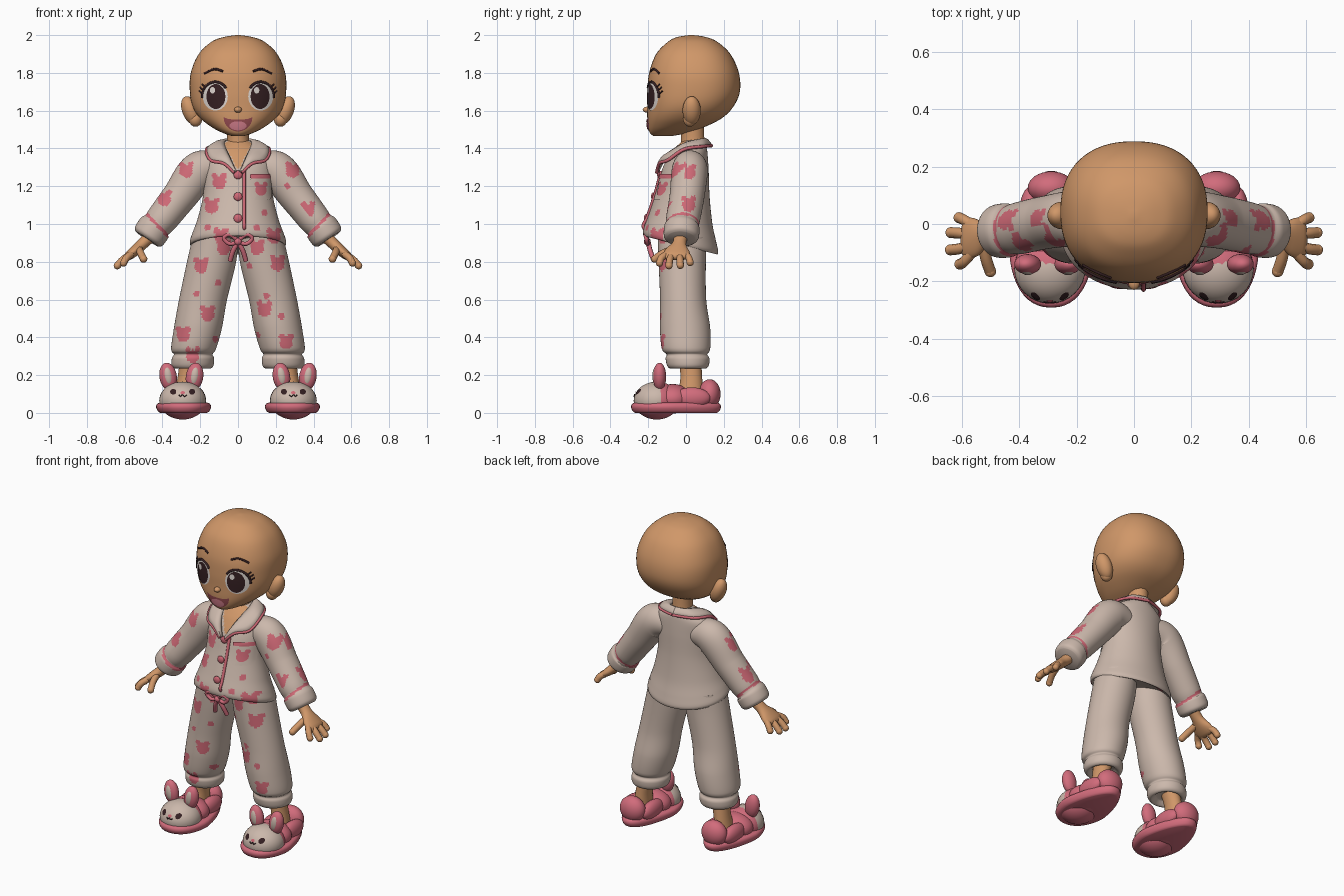
import bpy, bmesh, math
from mathutils import Vector, Matrix
from mathutils.bvhtree import BVHTree

cube = bpy.data.objects.get("Cube")
if cube:
    bpy.data.objects.remove(cube, do_unlink=True)

def material(name, *rgb):
    mat = bpy.data.materials.new(name)
    mat.use_nodes = True
    mat.diffuse_color = (*rgb, 1)
    shader = next(n for n in mat.node_tree.nodes if n.type == 'BSDF_PRINCIPLED')
    shader.inputs["Base Color"].default_value = (*rgb, 1)
    return mat

skin = material("skin", .63, .31, .14)
cream = material("cream fabric", .6, .48, .41)
rose = material("rose print", .62, .14, .18)
pink = material("slipper pink", .64, .15, .2)
dark = material("dark brown", .035, .014, .016)
white = material("eye white", .72, .66, .62)
mouth_red = material("mouth red", .3, .07, .08)
tongue_pink = material("tongue pink", .62, .2, .25)

def finish(name, bm, mat, side=1, closed=True):  # bmesh to object, mirrored when side is negative
    bmesh.ops.scale(bm, vec=(side, 1, 1), verts=bm.verts[:])
    if closed:
        bmesh.ops.recalc_face_normals(bm, faces=bm.faces[:])
    else:
        bm.normal_update()
        if sum(f.normal.y for f in bm.faces) > 0:
            bmesh.ops.reverse_faces(bm, faces=bm.faces[:])
    mesh = bpy.data.meshes.new(name)
    bm.to_mesh(mesh)
    bm.free()
    mesh.materials.append(mat)
    mesh.shade_smooth()
    mesh.set_sharp_from_angle(angle=math.radians(55))
    obj = bpy.data.objects.new(name, mesh)
    bpy.context.collection.objects.link(obj)
    return obj

def smooth(keys, grain, count=None):  # curve through key tuples
    out, last = [], len(keys) - 1
    for i in range(last):
        a, b, c, d = (keys[min(max(i + j, 0), last)] for j in (-1, 0, 1, 2))
        n = count or max(2, math.ceil(math.dist(b, c) / grain))
        for t in (k / n for k in range(n)):
            out.append([q + (r - p) * t / 2 + (2 * p - 5 * q + 4 * r - s) * t * t / 2
                        + (3 * q - p - 3 * r + s) * t ** 3 / 2 for p, q, r, s in zip(a, b, c, d)])
    return out + [list(keys[-1])]

def outline(cx, cz, rx, rz, power=2, count=40):  # points round a superellipse
    turns = [(math.cos(math.tau * k / count), math.sin(math.tau * k / count)) for k in range(count)]
    return [(cx + rx * math.copysign(abs(c) ** (2 / power), c),
             cz + rz * math.copysign(abs(s) ** (2 / power), s)) for c, s in turns]

def skin_rows(bm, rows, wrap=True):
    for low, high in zip(rows, rows[1:]):
        for k in range(len(low) if wrap else len(low) - 1):
            m = (k + 1) % len(low)
            bm.faces.new((low[k], low[m], high[m], high[k]))

def loft(name, keys, mat, side=1, segs=32, grain=.02, follow=False, power=2, warp=None):
    bm, rows, across = bmesh.new(), [], None
    rings = smooth(keys, grain)
    spots = [Vector(r[:3]) for r in rings]
    for i, r in enumerate(rings):
        u, v = Vector((1, 0, 0)), Vector((0, 1, 0))
        if follow:
            t = (spots[min(i + 1, len(spots) - 1)] - spots[max(i - 1, 0)]).normalized()
            across = across or (v if abs(t.y) < .9 else Vector((0, 0, 1)))
            v = across = (across - t * across.dot(t)).normalized()
            u = v.cross(t)
        ring = outline(0, 0, max(r[3], .001), max(r[4], .001), power, segs)
        row = [spots[i] + u * p + v * q for p, q in ring]
        rows.append([bm.verts.new(warp(p) if warp else p) for p in row])
    skin_rows(bm, rows)
    bm.faces.new(rows[0])
    bm.faces.new(rows[-1])
    return finish(name, bm, mat, side)

def pipe(name, pts, radius, mat, side=1):
    return loft(name, [(*p, radius, radius) for p in pts], mat, side, 8, .012, True)

def ball(name, centre, size, mat, side=1, tilt=0):
    bm = bmesh.new()
    turn = Matrix.Rotation(math.radians(tilt), 4, 'Y') @ Matrix.Diagonal((*size, 1))
    bmesh.ops.create_uvsphere(bm, u_segments=32, v_segments=20, radius=1,
                              matrix=Matrix.Translation(centre) @ turn)
    return finish(name, bm, mat, side)

def stack(rows):  # (height, half width, front, back) to rings
    return [(0, (f + b) / 2, z, w, (b - f) / 2) for z, w, f, b in rows]

def tree_of(obj):
    mesh = obj.data
    return BVHTree.FromPolygons([v.co.copy() for v in mesh.vertices], [list(p.vertices) for p in mesh.polygons])

def front(tree, x, z, lift):
    hit = tree.ray_cast(Vector((x, -1, z)), Vector((0, 1, 0)))[0]
    return Vector((x, (hit.y if hit else -.1) - lift, z))

def decal(name, tree, pts, mat, lift=.004):  # plate that hugs the front of a surface
    cx, cz = (sum(c) / len(pts) for c in zip(*pts))
    bm = bmesh.new()
    rows = [[bm.verts.new(front(tree, cx + (x - cx) * k / 6, cz + (z - cz) * k / 6, lift))
             for x, z in pts] for k in range(1, 7)]
    skin_rows(bm, rows)
    bm.faces.new(rows[0])
    return finish(name, bm, mat, closed=False)

def trace(name, tree, pts, radius, mat):
    return pipe(name, [front(tree, x, z, .002) for x, z in pts], radius, mat)

def paint(obj, mat, rule):
    obj.data.materials.append(mat)
    for p in obj.data.polygons:
        if rule(p.center, p.normal):
            p.material_index = len(obj.data.materials) - 1

# Fabric print: bear heads and dots
bears = [(-.14, 1.09), (-.39, 1.13), (-.275, 1.28), (-.1, 1.22), (-.09, .93), (.19, .93),
         (.29, 1.28), (.37, 1.07), (-.195, .775), (-.075, .87), (-.16, .52), (-.29, .41),
         (-.24, .3), (.1, .87), (.21, .785), (.14, .545), (.255, .37)]
dots = [(-.25, 1.06), (-.16, .98), (.1, .98), (.26, 1.2), (.14, 1.06), (-.105, .69),
        (-.12, .39), (.15, .62), (.23, .51), (.1, .41), (.06, .78), (-.22, .63)]

def in_bear(u, v, r=.035):
    return math.hypot(u, v) < r or math.hypot(abs(u) - r * .7, v - r) < r * .45

def printed(c, n):
    return n.y < -.25 and (any(in_bear(c.x - x, c.z - z) for x, z in bears)
                           or any(math.hypot(c.x - x, c.z - z) < .017 for x, z in dots))

# Head and neck
head = loft("head", stack([
    (2, .01, .02, .04), (1.99, .075, -.045, .105), (1.965, .14, -.095, .165), (1.9, .208, -.158, .235),
    (1.8, .25, -.195, .28), (1.7, .255, -.205, .285), (1.62, .24, -.205, .25), (1.56, .2, -.205, .19),
    (1.51, .135, -.2, .09), (1.48, .075, -.19, 0), (1.465, .03, -.17, -.08)]), skin, segs=64, power=2.3)
face = tree_of(head)
loft("neck", [(0, .035, 1.36, .07, .07), (0, .035, 1.45, .058, .062), (0, .03, 1.57, .06, .065)], skin)
ball("nose", front(face, 0, 1.605, 0), (.02, .024, .016), skin)
smile = [(x, z if z < 1.565 else 1.565 - (z - 1.565) * .16) for x, z in outline(0, 1.565, .076, .075)]
decal("mouth", face, smile, mouth_red)
decal("tongue", face, outline(0, 1.52, .045, .024), tongue_pink, .007)

# Ears, eyes and brows
for s in (1, -1):
    ball("ear", (.25, .03, 1.6), (.045, .048, .08), skin, s, 22)
    ball("ear_lobe", (.225, .02, 1.555), (.035, .035, .04), skin, s)
    decal("eye_white", face, outline(.12 * s, 1.675, .066, .074), white)
    decal("iris", face, outline(.117 * s, 1.675, .05, .066), dark, .007)
    decal("eye_glint", face, outline(.117 * s - .018, 1.708, .014, .017), white, .01)
    lid = [math.radians(a) for a in range(-5, 160, 15)]
    trace("upper_lash", face, [((.12 + .069 * math.cos(a)) * s, 1.675 + .077 * math.sin(a))
                               for a in lid], .007, dark)
    for a in lid[1:4]:
        x, z = .12 + .069 * math.cos(a), 1.675 + .077 * math.sin(a)
        trace("lash_flick", face, [(x * s, z), ((x + .018) * s, z + .016)], .004, dark)
    trace("eyebrow", face, [(.08 * s, 1.808), (.125 * s, 1.82), (.178 * s, 1.797)], .006, dark)

# Shirt body, with a hem that drops at the back
def hem(p):
    return Vector((p.x, p.y, p.z - .25 * p.y * min(max((1.2 - p.z) / .3, 0), 1)))

shirt = loft("shirt", stack([
    (1.45, .05, -.01, .09), (1.43, .08, -.03, .1), (1.4, .135, -.06, .11), (1.36, .178, -.09, .115),
    (1.28, .183, -.13, .12), (1.15, .185, -.165, .125), (1.02, .215, -.2, .14), (.94, .243, -.222, .16),
    (.9, .255, -.228, .17), (.88, .248, -.222, .165), (.895, .21, -.19, .13)]),
    cream, segs=128, grain=.012, warp=hem)
paint(shirt, rose, printed)
paint(shirt, skin, lambda c, n: c.y < 0 and c.z > 1.28 and abs(c.x) < (c.z - 1.28) * .5)
cloth = tree_of(shirt)

# Collar halves with piping
inner = [(.012, -.145, 1.27), (.045, -.105, 1.35), (.068, -.04, 1.405),
         (.072, .02, 1.43), (.05, .085, 1.445), (0, .1, 1.447)]
outer = [(.02, -.155, 1.272), (.075, -.14, 1.32), (.145, -.095, 1.338),
         (.166, -.01, 1.395), (.12, .09, 1.41), (0, .135, 1.415)]
for s in (1, -1):
    bm = bmesh.new()
    pairs = [(Vector(a), Vector(b)) for a, b in zip(smooth(inner, 1, 8), smooth(outer, 1, 8))]
    skin_rows(bm, [[bm.verts.new(a.lerp(b, t) + Vector((0, -.006, .014)) * math.sin(math.pi * t))
                    for a, b in pairs] for t in (0, .25, .5, .75, 1)], False)
    thickness = finish("collar", bm, cream, s).modifiers.new("thickness", 'SOLIDIFY')
    thickness.thickness, thickness.offset = .012, 0
    pipe("collar_piping", outer, .009, rose, s)

# Placket, buttons and chest pocket
trace("placket_piping", cloth, [(.033, z / 100) for z in range(128, 92, -5)], .009, rose)
for z in (1.26, 1.145, 1.03):
    ball("button", front(cloth, 0, z, .004), (.023, .012, .023), rose)
decal("pocket", cloth, outline(.122, 1.19, .056, .062, 7), cream, .008)
decal("pocket_band", cloth, outline(.122, 1.253, .058, .012, 7), rose, .012)
decal("pocket_bear", cloth, outline(.122, 1.18, .03, .03), rose, .012)
for x in (.1, .144):
    decal("pocket_bear_ear", cloth, outline(x, 1.21, .013, .014), rose, .012)

for s in (1, -1):
    # Sleeve with cuff and piping
    sleeve = loft("sleeve", [
        (.08, .02, 1.29, .07, .075), (.2, .02, 1.283, .103, .095), (.31, .005, 1.145, .092, .092),
        (.4, -.015, 1.03, .085, .09), (.43, -.02, .995, .08, .085), (.442, -.022, .98, .09, .094),
        (.472, -.025, .935, .088, .092), (.482, -.026, .92, .07, .075)], cream, s, 72, .01, True)
    paint(sleeve, rose, lambda c, n: n.x * s > -.2 and printed(c, n)
          or n.y > -.25 and n.x * s > .3 and any(in_bear(c.y - .015, c.z - z) for z in (1.27, 1.1))
          or abs((c.x * s - .428) * .72 - (c.z - .995) * .69) < .008)
    # Hand
    loft("palm", [(.45, -.025, .95, .035, .04), (.505, -.035, .895, .03, .036), (.55, -.045, .855, .028, .066),
                  (.585, -.05, .827, .022, .07), (.597, -.05, .817, .01, .05)], skin, s, follow=True)
    for x, y, z in ((.609, .022, .796), (.637, -.03, .781), (.639, -.09, .779), (.606, -.14, .793)):
        root = (.565, y * .6 - .017, .84)
        pipe("finger", [root, ((x + .576) / 2, y * .9 - .005, (z + .846) / 2), (x, y, z)], .019, skin, s)
        ball("fingertip", (x, y, z), (.019, .019, .019), skin, s)
    pipe("thumb", [(.525, -.06, .87), (.515, -.12, .845), (.5, -.165, .815)], .02, skin, s)
    ball("thumb_tip", (.5, -.165, .815), (.02, .02, .02), skin, s)
    # Pyjama leg with gathered cuff, and ankle
    leg = loft("pyjama_leg", [
        (.12, -.02, .93, .12, .13), (.14, -.02, .8, .13, .125), (.185, -.015, .6, .127, .122),
        (.212, -.005, .45, .127, .133), (.235, 0, .34, .119, .128), (.237, .005, .31, .102, .107),
        (.238, .008, .29, .112, .116), (.24, .01, .25, .11, .11), (.24, .01, .235, .09, .09),
        (.24, .01, .26, .06, .06)], cream, s, 88, .01)
    paint(leg, rose, printed)
    loft("ankle", [(.25, .02, .3, .055, .06), (.275, .028, .18, .046, .058), (.287, .02, .07, .055, .075)], skin, s)
    # Bunny slipper
    loft("slipper_sole", [(.288, -.053, z, w, w + .09) for z, w in (
        (0, .125), (.008, .138), (.03, .148), (.048, .142), (.056, .12))], pink, s, 48, .01, power=2.3,
        warp=lambda p: Vector((.288 + (p.x - .288) * (1 - max(p.y + .1, 0) * 1.3), p.y, p.z)))
    dome = ball("slipper_bunny_face", (.293, -.155, .065), (.124, .122, .1), cream, s)
    paint(dome, pink, lambda c, n: c.y > -.135 or c.z < .045)
    ball("slipper_vamp", (.29, -.07, .075), (.12, .1, .078), pink, s)
    ball("slipper_heel", (.288, .125, .1), (.082, .058, .078), pink, s)
    for x, ear_x, tilt in ((.215, .23, -9), (.36, .37, 9)):
        ball("slipper_side", (x, .03, .08), (.04, .1, .055), pink, s)
        ball("bunny_ear", (ear_x, -.14, .192), (.046, .035, .074), pink, s, tilt)
        ball("bunny_inner_ear", (ear_x, -.158, .195), (.025, .02, .05), cream, s, tilt)
    bunny = tree_of(dome)
    for x in (-.05, .05):
        decal("bunny_eye", bunny, outline(.293 * s + x, .112, .016, .015), dark)
    decal("bunny_nose", bunny, outline(.293 * s, .107, .012, .008), rose)
    trace("bunny_mouth", bunny, [(.293 * s + x / 100, z) for x, z in (
        (-2, .095), (-1, .087), (0, .097), (1, .087), (2, .095))], .003, dark)
    # Drawstring bow
    pipe("bow_loop", [(0, -.2, .91), (.045, -.215, .945), (.075, -.21, .925),
                      (.045, -.205, .895), (0, -.2, .905)], .011, pink, s)
    pipe("bow_tail", [(0, -.2, .905), (.025, -.19, .86), (.042, -.17, .805)], .013, pink, s)
ball("bow_knot", (0, -.205, .907), (.02, .018, .02), pink)
